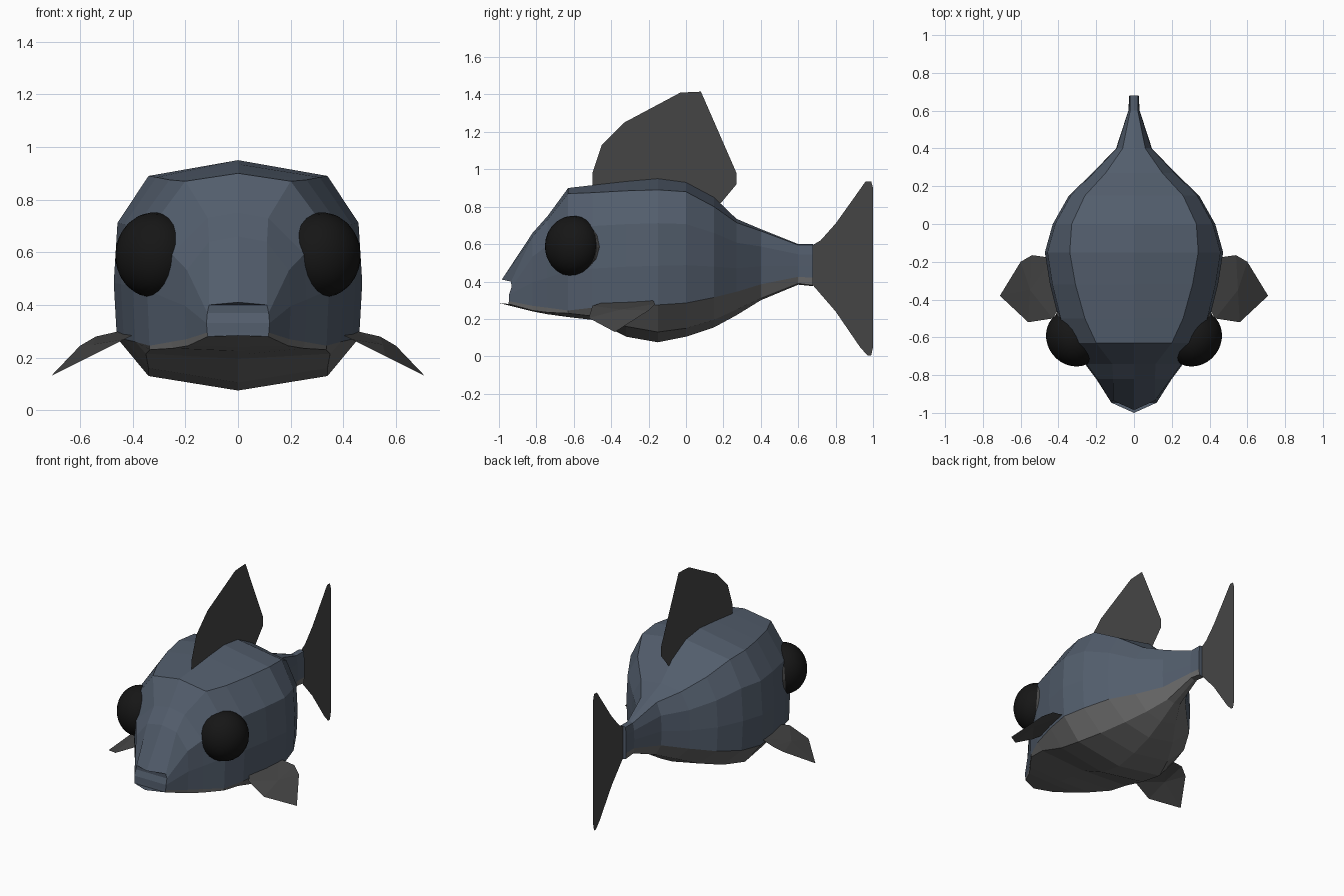
import bpy, bmesh
from mathutils import Vector


def mat(name, r, g, b):
    m = bpy.data.materials.new(name)
    m.diffuse_color = (r, g, b, 1)
    return m


BLUE = mat("slate_blue", 0.085, 0.11, 0.15)
BELLY = mat("belly_grey", 0.15, 0.15, 0.15)
FIN = mat("fin_grey", 0.06, 0.06, 0.06)
BLACK = mat("eye_black", 0.008, 0.008, 0.008)


def mesh_object(name, verts, faces, *mats):
    me = bpy.data.meshes.new(name)
    me.from_pydata(verts, [], faces)
    for m in mats:
        me.materials.append(m)
    ob = bpy.data.objects.new(name, me)
    bpy.context.collection.objects.link(ob)
    return ob


# Body stations: y, top z, shoulder x/z, half width, seam z, belly edge x/z, bottom z
STATIONS = [
    (-1.00, 0.41, 0.11, 0.40, 0.12, 0.295, 0.115, 0.28, 0.285),
    (-0.82, 0.66, 0.11, 0.64, 0.20, 0.27, 0.19, 0.245, 0.24),
    (-0.74, 0.75, 0.115, 0.73, 0.26, 0.26, 0.25, 0.235, 0.225),
    (-0.63, 0.90, 0.20, 0.87, 0.345, 0.245, 0.335, 0.23, 0.21),
    (-0.50, 0.915, 0.26, 0.875, 0.40, 0.26, 0.35, 0.215, 0.195),
    (-0.32, 0.935, 0.31, 0.885, 0.445, 0.27, 0.34, 0.16, 0.105),
    (-0.15, 0.95, 0.34, 0.89, 0.472, 0.275, 0.34, 0.13, 0.075),
    (0.00, 0.93, 0.33, 0.88, 0.43, 0.285, 0.28, 0.15, 0.105),
    (0.15, 0.85, 0.26, 0.80, 0.345, 0.315, 0.20, 0.195, 0.155),
    (0.27, 0.735, 0.15, 0.715, 0.22, 0.345, 0.12, 0.25, 0.22),
    (0.40, 0.68, 0.06, 0.67, 0.095, 0.385, 0.05, 0.31, 0.30),
    (0.60, 0.60, 0.02, 0.595, 0.03, 0.425, 0.025, 0.39, 0.383),
    (0.68, 0.60, 0.02, 0.595, 0.025, 0.42, 0.022, 0.38, 0.375),
]
verts = []
for k, (y, zt, xs, zs, w, zm, xb, zb, z0) in enumerate(STATIONS):
    h = zs - zm
    half = [(0, zt), (xs, zs), (w * 0.97, zs - 0.29 * h), (w, zs - 0.66 * h),
            (w * 0.975, zm), (xb, zb), (0, z0)]
    ring = half + [(-x, z) for x, z in half[5:0:-1]]
    lean = 0.45 if k == 0 else 0
    verts += [(x, y + abs(x) * lean + (0.015 if k == 0 and z > 0.35 else 0), z)
              for x, z in ring]
n = 12
faces, belly = [], []
for k in range(len(STATIONS) - 1):
    for i in range(n):
        j = (i + 1) % n
        faces.append((k * n + i, k * n + j, (k + 1) * n + j, (k + 1) * n + i))
        belly.append(4 <= i <= 7)
faces += [(i, i + 1, n - 1 - i, (n - i) % n) if i else (0, 1, n - 1) for i in range(0, 5)]
faces.append((5, 6, 7))
belly += [False] * 6
last = (len(STATIONS) - 1) * n
faces.append(tuple(last + i for i in range(n)))
belly.append(False)
body = mesh_object("body", verts, faces, BLUE, BELLY)
for p, b in zip(body.data.polygons, belly):
    p.material_index = int(b)
bm = bmesh.new()
bm.from_mesh(body.data)
bmesh.ops.recalc_face_normals(bm, faces=bm.faces)
bm.to_mesh(body.data)
bm.free()


# Flat fins on the centre plane
def flat_fin(name, outline):
    mesh_object(name, [(0, y, z) for y, z in outline], [tuple(range(len(outline)))], FIN)


flat_fin("dorsal_fin", [(-0.5, 0.88), (-0.5, 0.98), (-0.45, 1.13), (-0.33, 1.25), (-0.03, 1.41),
                        (0.08, 1.415), (0.27, 0.98), (0.27, 0.92), (0.17, 0.8), (0, 0.88)])
flat_fin("tail_fin", [(0.67, 0.59), (0.72, 0.62), (0.8, 0.71), (0.9, 0.85), (0.96, 0.935),
                      (0.99, 0.935), (1, 0.9), (1, 0.05), (0.99, 0.005), (0.97, 0.005),
                      (0.93, 0.05), (0.8, 0.24), (0.67, 0.39)])

# Paired side fins and eyes
AXIS = Vector((0.78, -0.62, 0.06))
SIDE_FIN = [(0.55, -0.35, 0.25), (0.38, -0.42, 0.295), (0.43, -0.5, 0.27), (0.56, -0.52, 0.205),
            (0.71, -0.38, 0.13), (0.6, -0.2, 0.245), (0.54, -0.165, 0.28), (0.43, -0.18, 0.305)]
for side, s in (("right", 1), ("left", -1)):
    mesh_object(side + "_side_fin", [(s * x, y, z) for x, y, z in SIDE_FIN],
                [(0, i, i % 7 + 1) for i in range(1, 8)], FIN)

    axis = Vector((s * AXIS.x, AXIS.y, AXIS.z))
    rot = axis.to_track_quat('Z', 'Y').to_euler()
    bpy.ops.mesh.primitive_uv_sphere_add(segments=24, ring_count=16, radius=1,
                                         location=(s * 0.32, -0.605, 0.59), rotation=rot)
    eye = bpy.context.object
    eye.name = side + "_eye"
    eye.scale = (0.155, 0.162, 0.14)
    eye.data.materials.append(BLACK)
    bpy.ops.object.shade_smooth()

    bpy.ops.mesh.primitive_cone_add(vertices=16, radius1=0.19, radius2=0.165, depth=0.08,
                                    location=(s * 0.285, -0.575, 0.583), rotation=rot)
    socket = bpy.context.object
    socket.name = side + "_eye_socket"
    socket.scale = (0.95, 0.97, 1)
    socket.data.materials.append(FIN)
